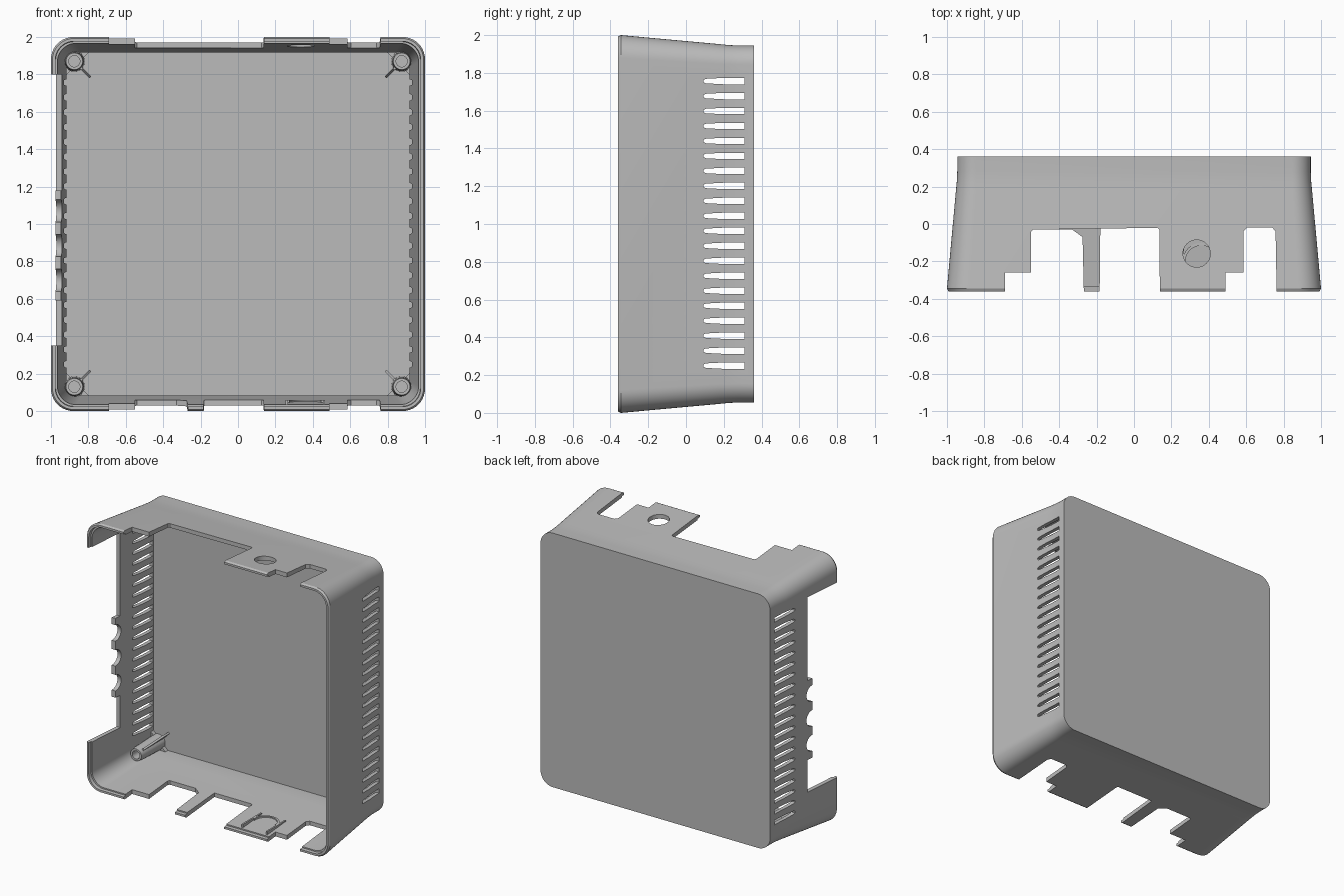
import bpy, bmesh
from math import sin, cos, pi
from mathutils import Vector

if "Cube" in bpy.data.objects:
    bpy.data.objects.remove(bpy.data.objects["Cube"])

grey = bpy.data.materials.new("light_grey_plastic")
grey.use_nodes = True
colour = (0.5, 0.5, 0.5, 1)
grey.diffuse_color = colour
grey.node_tree.nodes["Principled BSDF"].inputs["Base Color"].default_value = colour


def make(name, bm):
    bmesh.ops.recalc_face_normals(bm, faces=bm.faces)
    mesh = bpy.data.meshes.new(name)
    bm.to_mesh(mesh)
    bm.free()
    mesh.materials.append(grey)
    ob = bpy.data.objects.new(name, mesh)
    bpy.context.collection.objects.link(ob)
    return ob


def loft(name, loops):
    """Skin a run of equal loops and cap both ends."""
    bm = bmesh.new()
    rings = [[bm.verts.new(p) for p in loop] for loop in loops]
    n = len(rings[0])
    for a, b in zip(rings, rings[1:]):
        for i in range(n):
            j = (i + 1) % n
            bm.faces.new((a[i], a[j], b[j], b[i]))
    bm.faces.new(rings[0])
    bm.faces.new(rings[-1])
    return make(name, bm)


def prism(name, pts, place, d0, d1):
    return loft(name, [[place(u, v, d) for u, v in pts] for d in (d0, d1)])


def along_z(u, v, d):
    return Vector((u, v, d))


def along_x(u, v, d):
    return Vector((d, u, v))


def along_y(u, v, d):
    return Vector((u, d, v))


def rounded_square(y, half, radius, steps=10):
    loop = []
    c = half - radius
    for q, (sx, sz) in enumerate(((1, 1), (-1, 1), (-1, -1), (1, -1))):
        for k in range(steps + 1):
            a = (q + k / steps) * pi / 2
            loop.append((sx * c + radius * cos(a), y, 1 + sz * c + radius * sin(a)))
    return loop


def circle(x, y, z, r, n=32):
    return [(x + r * cos(2 * pi * i / n), y, z + r * sin(2 * pi * i / n)) for i in range(n)]


def smooth(ob, angle=0.5):
    bpy.ops.object.select_all(action="DESELECT")
    ob.select_set(True)
    bpy.context.view_layer.objects.active = ob
    bpy.ops.object.shade_smooth_by_angle(angle=angle)


def cut(ob, cutter):
    bpy.context.view_layer.objects.active = ob
    mod = ob.modifiers.new("cut", "BOOLEAN")
    mod.operation = "DIFFERENCE"
    mod.solver = "EXACT"
    mod.object = cutter
    bpy.ops.object.modifier_apply(modifier=mod.name)
    bpy.data.objects.remove(cutter)


# Hollow tapered shell: inside back, inside walls, stepped rim, outside walls, back
shell = loft("case_shell", [rounded_square(*r) for r in (
    (0.315, 0.917, 0.08), (0.26, 0.917, 0.08), (0.2, 0.922, 0.08),
    (-0.335, 0.966, 0.1), (-0.335, 0.975, 0.1), (-0.36, 0.977, 0.1),
    (-0.36, 0.992, 0.115), (-0.345, 1.0, 0.12), (0.18, 0.952, 0.105),
    (0.23, 0.947, 0.1), (0.28, 0.945, 0.1), (0.36, 0.945, 0.1))])

# Port openings in the top and bottom walls
left_step = [(-0.69, -0.5), (-0.69, -0.26), (-0.55, -0.26), (-0.55, -0.04), (-0.54, -0.03)]
right_gap = [(0.49, -0.5), (0.49, -0.26), (0.585, -0.26), (0.585, -0.04), (0.605, -0.02),
             (0.74, -0.02), (0.757, -0.04), (0.765, -0.5)]
wide_gap = left_step + [(-0.18, -0.025), (0.125, -0.02), (0.135, -0.03), (0.14, -0.5)]
narrow_gap = left_step + [(-0.33, -0.03), (-0.275, -0.07), (-0.265, -0.5)]
middle_gap = [(-0.185, -0.5), (-0.18, -0.02), (0.125, -0.02), (0.135, -0.03), (0.14, -0.5)]
for gap in (wide_gap, right_gap):
    cut(shell, prism("top_cutter", gap, along_z, 1.8, 2.2))
for gap in (narrow_gap, middle_gap, right_gap):
    cut(shell, prism("bottom_cutter", gap, along_z, -0.2, 0.2))

# Round button hole in the top
hole = [(0.335 + 0.073 * cos(i * pi / 20), -0.158 + 0.073 * sin(i * pi / 20)) for i in range(40)]
cut(shell, prism("hole_cutter", hole, along_z, 1.8, 2.2))

# Side opening with a tab that has three round bites
side = [(-0.5, 0.35), (-0.04, 0.35), (-0.04, 0.59), (-0.09, 0.59)]
for zc in (0.70, 0.885, 1.07):
    for k in range(13):
        a = pi * k / 12
        side.append((-0.09 + 0.06 * sin(a), zc - 0.06 * cos(a)))
side += [(-0.09, 1.18), (-0.04, 1.18), (-0.04, 1.8), (-0.5, 1.8)]
cut(shell, prism("side_cutter", side, along_x, -1.2, -0.8))

# Vent slots through both side walls
for i in range(20):
    z = 0.25 + i * 0.0793
    slot = [(0.31, z - 0.017), (0.2, z - 0.017), (0.105, z - 0.012), (0.092, z - 0.006),
            (0.092, z + 0.006), (0.105, z + 0.012), (0.2, z + 0.017), (0.31, z + 0.017)]
    cut(shell, prism("vent_cutter", slot, along_x, -1.2, 1.2))
smooth(shell)

# Screw posts, each with a diagonal rib and a corner pad
for sx, sz, label in ((1, 1, "top_left"), (-1, 1, "top_right"),
                      (1, -1, "bottom_left"), (-1, -1, "bottom_right")):
    x, z = sx * 0.875, 1 + sz * 0.87
    post = loft("screw_post_" + label, [
        circle(x, 0.33, z, 0.056), circle(x, 0.09, z, 0.05), circle(x, 0.05, z, 0.045),
        circle(x, 0.05, z, 0.03), circle(x, 0.25, z, 0.03)])
    smooth(post)

    def diagonal(u, v, d):
        s = 0.7071
        return Vector((x - sx * s * (u + d), v, z - sz * s * (u - d)))

    prism("post_rib_" + label, [(0.04, 0.33), (0.04, 0.08), (0.06, 0.08), (0.122, 0.26), (0.122, 0.33)],
          diagonal, -0.007, 0.007)
    pad = [(sx * a, 1 + sz * b) for a, b in
           ((0.925, 0.79), (0.925, 0.86), (0.86, 0.925), (0.79, 0.925))]
    prism("corner_pad_" + label, pad, along_y, 0.285, 0.33)

# Curved button guide and its side rails on the bottom wall
arc = [(0.36 + r * cos(pi * k / 16), -0.2 + r * sin(pi * k / 16))
       for r, ks in ((0.1, range(17)), (0.085, range(16, -1, -1))) for k in ks]
smooth(prism("button_guide", arc, along_z, 0.03, 0.06))
for x in (0.26, 0.46):
    rail = [(x - 0.006, -0.32), (x + 0.006, -0.32), (x + 0.006, -0.1), (x - 0.006, -0.1)]
    prism("guide_rail", rail, along_z, 0.03, 0.06)
